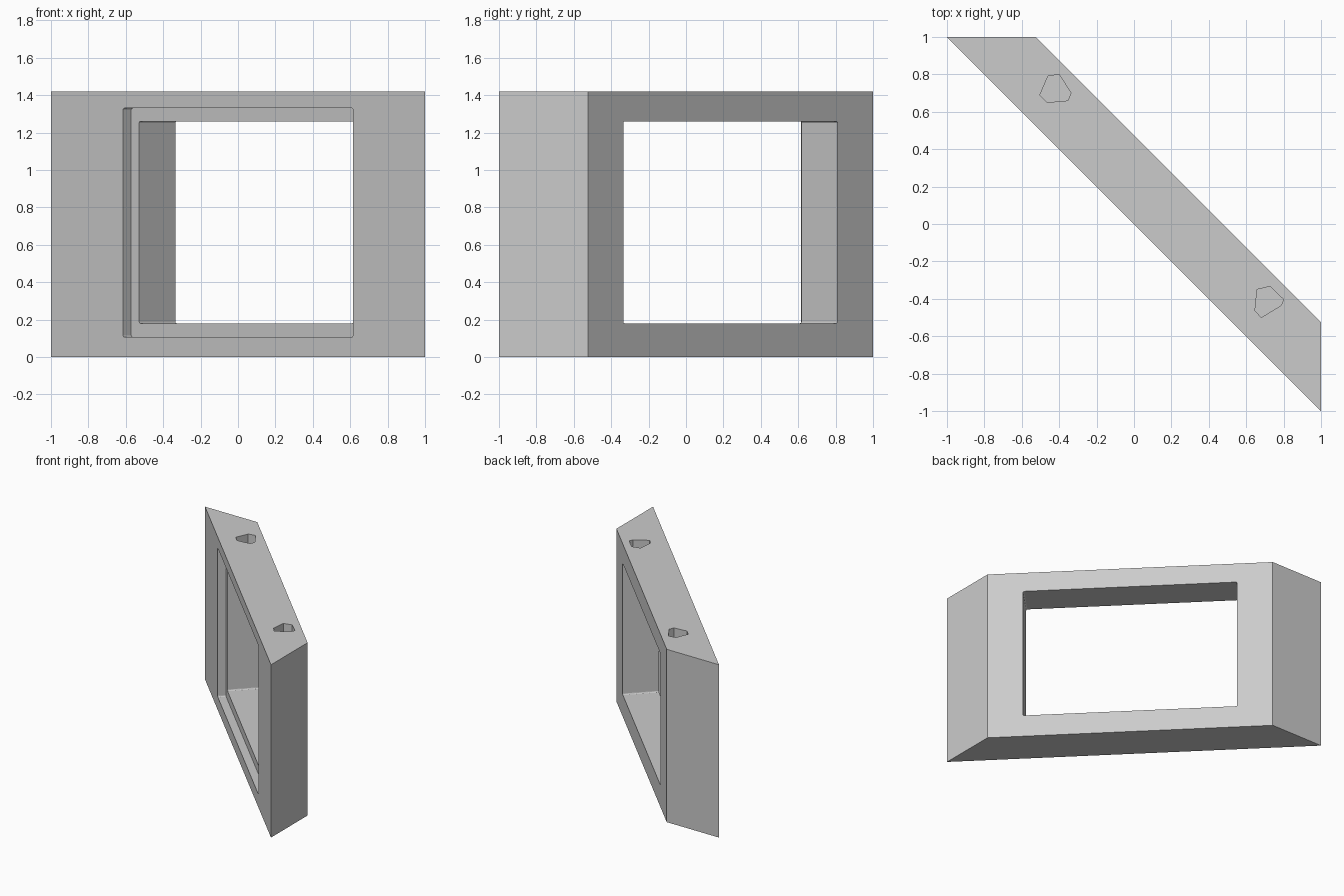
import bpy
import bmesh
import math
from mathutils import Matrix, Vector

cube = bpy.data.objects.get("Cube")
if cube:
    bpy.data.objects.remove(cube, do_unlink=True)

HEIGHT = 1.42
DEPTH = 0.475 / math.sqrt(2)      # wall thickness, square to its faces
REBATE = 0.088 / math.sqrt(2)     # depth of the front step
TURN = Matrix.Rotation(math.radians(-45), 4, 'Z')

grey = bpy.data.materials.new("light_grey")
grey.use_nodes = True
grey.diffuse_color = (0.6, 0.6, 0.6, 1)
grey.node_tree.nodes["Principled BSDF"].inputs["Base Color"].default_value = (0.6, 0.6, 0.6, 1)


def finish(name, bm):
    bmesh.ops.recalc_face_normals(bm, faces=bm.faces)
    mesh = bpy.data.meshes.new(name)
    bm.to_mesh(mesh)
    bm.free()
    mesh.materials.append(grey)
    obj = bpy.data.objects.new(name, mesh)
    bpy.context.collection.objects.link(obj)
    return obj


def prism(name, outline, low, high):
    """Upright prism over a plan outline."""
    bm = bmesh.new()
    base = bm.faces.new([bm.verts.new((x, y, low)) for x, y in outline])
    top = bmesh.ops.extrude_face_region(bm, geom=[base])["geom"]
    verts = [v for v in top if isinstance(v, bmesh.types.BMVert)]
    bmesh.ops.translate(bm, verts=verts, vec=(0, 0, high - low))
    return finish(name, bm)


def window_cutter(name, half_width, low, high, start, end):
    """Slightly round-cornered block running through the slanted wall."""
    bm = bmesh.new()
    bmesh.ops.create_cube(bm, size=1)
    bmesh.ops.scale(bm, verts=bm.verts, vec=(2 * half_width, end - start, high - low))
    through = [e for e in bm.edges
               if abs((e.verts[0].co - e.verts[1].co).normalized().y) > 0.9]
    bmesh.ops.bevel(bm, geom=through, offset=0.01, segments=3, profile=0.5, affect='EDGES')
    bmesh.ops.translate(bm, verts=bm.verts, vec=Vector((0, (start + end) / 2, (low + high) / 2)))
    bmesh.ops.transform(bm, matrix=TURN, verts=bm.verts)
    return finish(name, bm)


# Slanted wall block with mitred ends
frame = prism("window_frame", [(-1, 1), (-0.525, 1), (1, -0.525), (1, -1)], 0, HEIGHT)

# Opening, front rebate and the two blind sockets in the top
socket_a = [(-0.40, 0.80), (-0.337, 0.70), (-0.353, 0.66),
            (-0.465, 0.65), (-0.503, 0.69), (-0.46, 0.79)]
socket_b = [(0.727, -0.334), (0.80, -0.404), (0.786, -0.436),
            (0.68, -0.50), (0.647, -0.463), (0.658, -0.35)]
cutters = [
    window_cutter("opening_cutter", 0.81, 0.18, 1.26, -0.2, DEPTH + 0.2),
    window_cutter("rebate_cutter", 0.87, 0.107, 1.33, -0.2, REBATE),
    prism("left_socket_cutter", socket_a, HEIGHT - 0.1, HEIGHT + 0.1),
    prism("right_socket_cutter", socket_b, HEIGHT - 0.1, HEIGHT + 0.1),
]

bpy.context.view_layer.objects.active = frame
for cutter in cutters:
    cutter.hide_render = True
    mod = frame.modifiers.new(cutter.name, 'BOOLEAN')
    mod.operation = 'DIFFERENCE'
    mod.solver = 'EXACT'
    mod.object = cutter
    bpy.ops.object.modifier_apply(modifier=mod.name)
    bpy.data.objects.remove(cutter, do_unlink=True)
